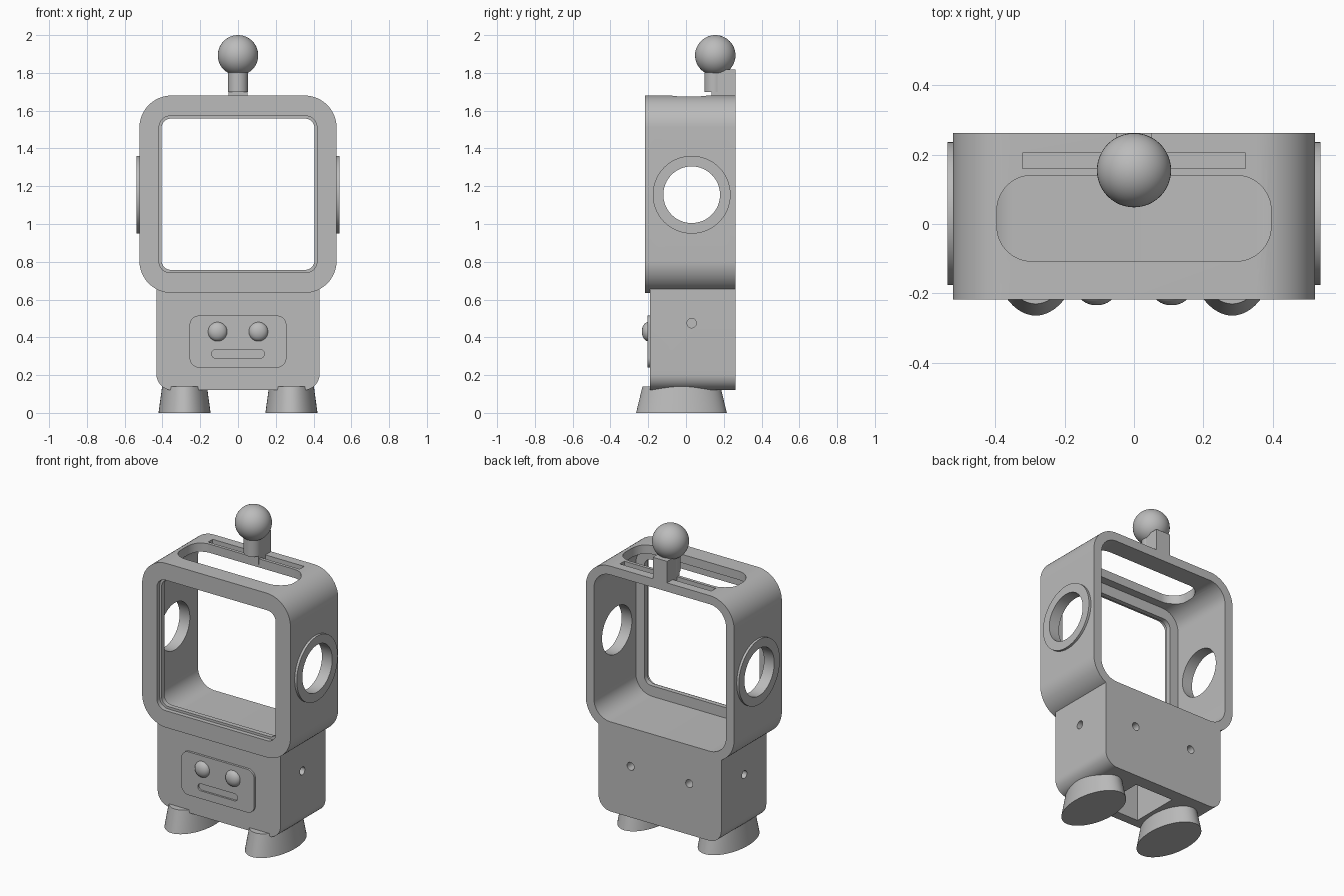
import bpy, bmesh, math
from mathutils import Vector

if "Cube" in bpy.data.objects:
    bpy.data.objects.remove(bpy.data.objects["Cube"], do_unlink=True)

grey = bpy.data.materials.new("plain_grey")
grey.use_nodes = True
GREY = (0.5, 0.5, 0.5, 1)
grey.diffuse_color = GREY
grey.node_tree.nodes["Principled BSDF"].inputs["Base Color"].default_value = GREY


def finish(obj, name):
    obj.name = name
    obj.data.name = name
    obj.data.materials.clear()
    obj.data.materials.append(grey)
    return obj


def prism(name, axis, u, v, w, low_r=0.0, high_r=None, seg=12):
    """Rounded rectangle over ranges u and v, extruded over range w along axis."""
    high_r = low_r if high_r is None else high_r
    place = {"X": lambda a, b, c: (c, a, b),
             "Y": lambda a, b, c: (a, c, b),
             "Z": lambda a, b, c: (a, b, c)}[axis]
    bm = bmesh.new()
    corners = [(u[1], v[1], -1, -1, high_r), (u[0], v[1], 1, -1, high_r),
               (u[0], v[0], 1, 1, low_r), (u[1], v[0], -1, 1, low_r)]
    ring = []
    for i, (a, b, sa, sb, r) in enumerate(corners):
        for k in range(seg + 1 if r else 1):
            t = math.pi / 2 * (i + k / seg)
            p = (a + sa * r + r * math.cos(t), b + sb * r + r * math.sin(t)) if r else (a, b)
            if not ring or (Vector(p) - Vector(ring[-1])).length > 1e-5:
                ring.append(p)
    if (Vector(ring[0]) - Vector(ring[-1])).length < 1e-5:
        ring.pop()
    ends = [[bm.verts.new(place(a, b, c)) for a, b in ring] for c in w]
    for end in ends:
        bm.faces.new(end)
    n = len(ring)
    for i in range(n):
        j = (i + 1) % n
        bm.faces.new((ends[0][i], ends[0][j], ends[1][j], ends[1][i]))
    bmesh.ops.recalc_face_normals(bm, faces=bm.faces)
    mesh = bpy.data.meshes.new(name)
    bm.to_mesh(mesh)
    bm.free()
    obj = bpy.data.objects.new(name, mesh)
    bpy.context.collection.objects.link(obj)
    return finish(obj, name)


def disc(name, axis, u, v, r, w, seg=12):
    return prism(name, axis, (u - r, u + r), (v - r, v + r), w, r, seg=seg)


def carve(target, *cutters):
    for cutter in cutters:
        mod = target.modifiers.new("cut", "BOOLEAN")
        mod.operation = "DIFFERENCE"
        mod.solver = "EXACT"
        mod.object = cutter
        bpy.context.view_layer.objects.active = target
        bpy.ops.object.modifier_apply(modifier=mod.name)
    for cutter in cutters:
        bpy.data.objects.remove(cutter, do_unlink=True)


def ball(name, loc, scale):
    bpy.ops.mesh.primitive_uv_sphere_add(segments=48, ring_count=24, radius=1, location=loc)
    obj = bpy.context.object
    obj.scale = scale
    return finish(obj, name)


BACK = 0.262
EAR_Y, EAR_Z = 0.03, 1.155

# Head frame: open back, stepped front window, top slots and side holes
head = prism("head_frame", "Y", (-0.522, 0.522), (0.635, 1.68), (-0.218, BACK), 0.17, seg=16)
carve(head,
      prism("cavity", "Y", (-0.465, 0.465), (0.69, 1.625), (-0.16, 0.4), 0.115),
      prism("window", "Y", (-0.405, 0.405), (0.757, 1.558), (-0.4, 0), 0.05),
      prism("window_step", "Y", (-0.418, 0.418), (0.742, 1.572), (-0.4, -0.19), 0.06),
      prism("top_slot", "Z", (-0.395, 0.395), (-0.107, 0.14), (1.4, 1.8), 0.1),
      prism("top_groove", "Z", (-0.322, 0.322), (0.16, 0.205), (1.65, 1.8)),
      disc("ear_hole", "X", EAR_Y, EAR_Z, 0.15, (-1, 1), 16))

# Ear rings
for side, label in ((1, "left"), (-1, "right")):
    ear = disc(label + "_ear_ring", "X", EAR_Y, EAR_Z, 0.206,
               tuple(sorted((side * 0.5, side * 0.537))), 16)
    carve(ear, disc("ear_hole", "X", EAR_Y, EAR_Z, 0.15, (-1, 1), 16))

# Body with screw holes and a shaft in the underside
body = prism("body", "Y", (-0.432, 0.432), (0.12, 0.67), (-0.19, BACK), 0.085, 0)
carve(body,
      prism("shaft", "Z", (-0.135, 0.135), (-0.13, 0.18), (0, 0.6)),
      disc("side_hole", "X", EAR_Y, 0.475, 0.025, (0.36, 0.6), 6),
      disc("side_hole", "X", EAR_Y, 0.475, 0.025, (-0.6, -0.36), 6),
      disc("back_hole", "Y", 0.206, 0.445, 0.025, (0.2, 0.5), 6),
      disc("back_hole", "Y", -0.206, 0.445, 0.025, (0.2, 0.5), 6))

# Face panel with a recessed mouth
panel = prism("face_panel", "Y", (-0.256, 0.256), (0.24, 0.515), (-0.204, -0.18), 0.05)
carve(panel, prism("mouth", "Y", (-0.14, 0.14), (0.29, 0.335), (-0.3, -0.192), 0.0225))

# Eyes and flared oval feet
for side, label in ((1, "left"), (-1, "right")):
    ball(label + "_eye", (side * 0.108, -0.2, 0.43), (0.051, 0.034, 0.051))
    bpy.ops.mesh.primitive_cone_add(vertices=64, radius1=1, radius2=0.86, depth=0.14,
                                    location=(side * 0.283, -0.024, 0.07))
    foot = finish(bpy.context.object, label + "_foot")
    foot.scale = (0.138, 0.24, 1)

# Antenna: square block, round post and ball
prism("antenna_block", "Z", (-0.05, 0.05), (0.135, BACK), (1.645, 1.817))
disc("antenna_post", "Z", 0, 0.15, 0.053, (1.7, 1.83))
ball("antenna_ball", (0, 0.155, 1.893), (0.107,) * 3)

# Smooth shading with crisp edges
bpy.ops.object.select_all(action="DESELECT")
for obj in bpy.context.scene.objects:
    if obj.type == "MESH" and obj.data.materials and obj.data.materials[0] == grey:
        obj.select_set(True)
        bpy.context.view_layer.objects.active = obj
bpy.ops.object.shade_smooth_by_angle(angle=math.radians(30))
